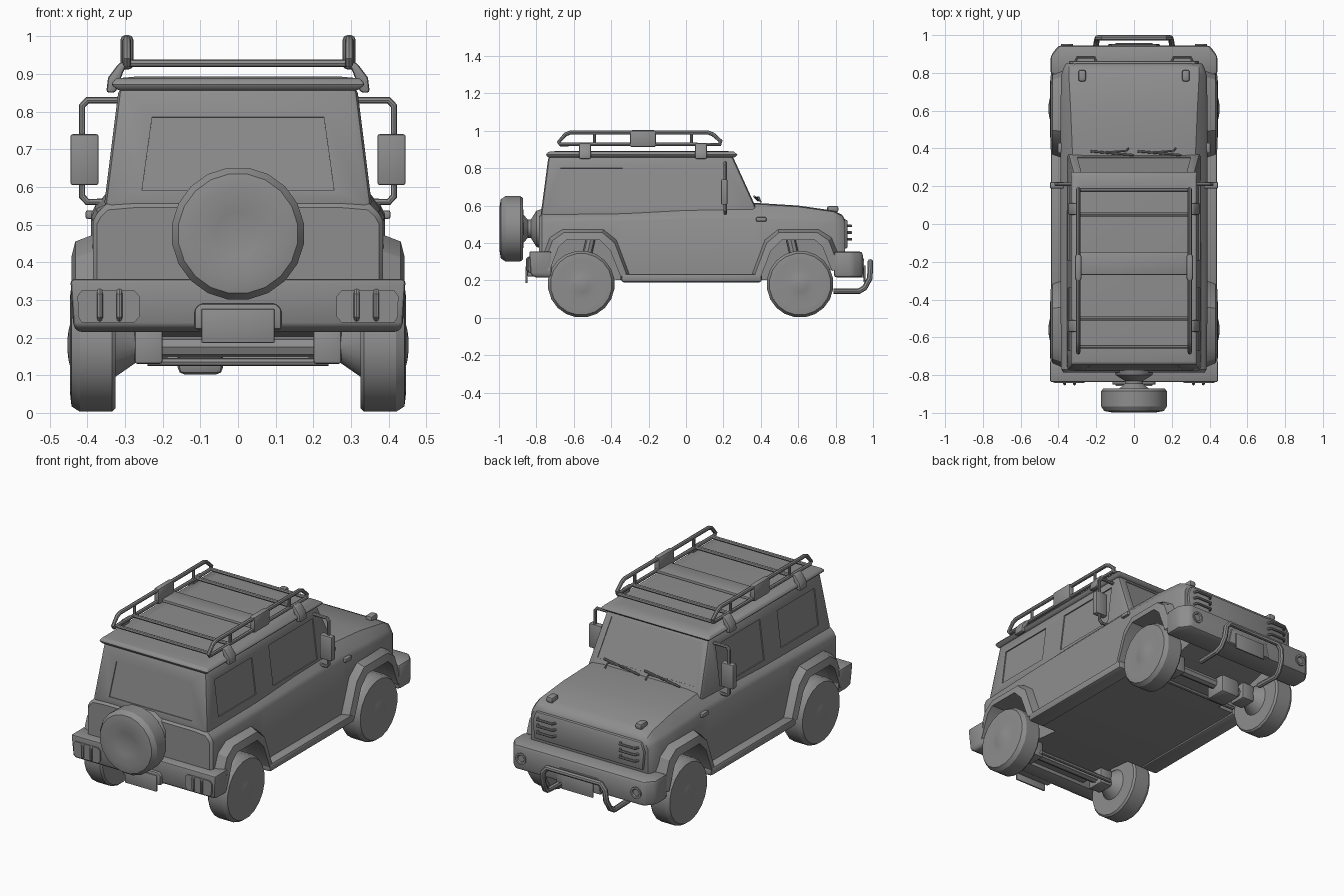
import bpy, bmesh, math
from mathutils import Vector

cube = bpy.data.objects.get("Cube")
if cube:
    bpy.data.objects.remove(cube)

GREY = (0.27, 0.27, 0.27, 1)
paint = bpy.data.materials.new("plain grey")
paint.use_nodes = True
paint.diffuse_color = GREY
paint.node_tree.nodes["Principled BSDF"].inputs["Base Color"].default_value = GREY
parts = []
SIDES = ((1, "left"), (-1, "right"))


def finish(obj):
    """Bake the modifiers or curve into a mesh and apply the paint."""
    dg = bpy.context.evaluated_depsgraph_get()
    mesh = bpy.data.meshes.new_from_object(obj.evaluated_get(dg))
    name = obj.name
    bpy.data.objects.remove(obj)
    out = bpy.data.objects.new(name, mesh)
    bpy.context.scene.collection.objects.link(out)
    mesh.materials.clear()
    mesh.materials.append(paint)
    parts.append(out)
    return out


def loft(name, rings, bevel=0, closed=True, caps=True, cutters=(), segments=2):
    """Skin a list of equal-length rings of points."""
    bm = bmesh.new()
    vs = [[bm.verts.new(p) for p in ring] for ring in rings]
    n = len(vs[0])
    for a, b in zip(vs, vs[1:]):
        for i in range(n if closed else n - 1):
            j = (i + 1) % n
            bm.faces.new((a[i], a[j], b[j], b[i]))
    if caps:
        bm.faces.new(vs[0])
        bm.faces.new(vs[-1])
    bmesh.ops.remove_doubles(bm, verts=bm.verts, dist=0.0001)
    bmesh.ops.recalc_face_normals(bm, faces=bm.faces)
    mesh = bpy.data.meshes.new(name)
    bm.to_mesh(mesh)
    bm.free()
    obj = bpy.data.objects.new(name, mesh)
    bpy.context.scene.collection.objects.link(obj)
    if bevel:
        m = obj.modifiers.new("round", "BEVEL")
        m.width, m.segments, m.limit_method = bevel, segments, "ANGLE"
    for c in cutters:
        m = obj.modifiers.new("cut", "BOOLEAN")
        m.operation, m.object, m.solver = "DIFFERENCE", c, "EXACT"
    return finish(obj)


def prism(name, pts, axis, lo, hi, bevel=0, cutters=()):
    """Extrude a 2D outline along the x, y or z axis."""
    place = {"x": lambda a, b, t: (t, a, b), "y": lambda a, b, t: (a, t, b),
             "z": lambda a, b, t: (a, b, t)}[axis]
    return loft(name, [[place(a, b, t) for a, b in pts] for t in (lo, hi)], bevel, cutters=cutters)


def box(name, x, y, z, bevel=0):
    return prism(name, [(x[0], y[0]), (x[1], y[0]), (x[1], y[1]), (x[0], y[1])], "z", z[0], z[1], bevel)


def tube(name, pts, r, cyclic=False):
    cu = bpy.data.curves.new(name, "CURVE")
    cu.dimensions, cu.bevel_depth, cu.bevel_resolution, cu.use_fill_caps = "3D", r, 2, True
    sp = cu.splines.new("POLY")
    sp.points.add(len(pts) - 1)
    for p, co in zip(sp.points, pts):
        p.co = (*co, 1)
    sp.use_cyclic_u = cyclic
    obj = bpy.data.objects.new(name, cu)
    bpy.context.scene.collection.objects.link(obj)
    return finish(obj)


def lathe(name, profile, centre, axis, sides=20):
    """Turn (radius, offset) points about an axis direction."""
    q = Vector(axis).to_track_quat("Z", "Y")
    turn = [2 * math.pi * (i + 0.5) / sides for i in range(sides)]
    rings = [[Vector(centre) + q @ Vector((r * math.cos(a), r * math.sin(a), h)) for a in turn]
             for r, h in profile]
    return loft(name, rings)


def panel_cutter(name, corners, depth=0.006):
    """Thin slab lying across a surface, used to recess a window."""
    c = [Vector(p) for p in corners]
    n = (c[1] - c[0]).cross(c[2] - c[0]).normalized() * depth
    return loft(name, [[p - n for p in c], [p + n for p in c]])


def discard(objs):
    for o in objs:
        parts.remove(o)
        bpy.data.objects.remove(o)


# Wheel arch outlines: offset from the wheel centre, height
OUTER = [(-.23, .27), (-.17, .43), (-.1, .475), (.12, .475), (.19, .42), (.265, .22)]
INNER = [(-.17, .25), (-.12, .38), (-.08, .415), (.1, .415), (.155, .36), (.21, .22)]
AXLES = ((-.56, 1, "rear"), (.61, -1, "front"))

# Lower body with hood, wheel wells cut out
cutters = []
for yc, d, end in AXLES:
    for s, side in SIDES:
        pts = [(yc + d * a, z) for a, z in INNER]
        pts = [(pts[0][0], .1)] + pts + [(pts[-1][0], .1)]
        cutters.append(prism("well_cutter", pts, "x", s * .25, s * .6))
rings = []
for y, w, zb, shoulder, top, tw in ((-.785, .375, .26, .5, .545, .345), (-.77, .385, .24, .51, .56, .35),
                                    (-.34, .39, .2, .52, .565, .35), (.36, .39, .2, .53, .615, .325),
                                    (.6, .39, .21, .52, .6, .335), (.79, .385, .26, .51, .573, .345),
                                    (.835, .37, .3, .5, .55, .345), (.85, .36, .33, .49, .525, .34)):
    half = [(w - .03, zb), (w, zb + .03), (w, shoulder), (w - .012, shoulder + .022), (tw, top - .006),
            (tw - .07, top)]
    rings.append([(x, y, z) for x, z in half] + [(-x, y, z) for x, z in reversed(half)])
loft("lower_body", rings, cutters=cutters)
discard(cutters)

# Fender flares, sills
for yc, d, end in AXLES:
    for s, side in SIDES:
        lip = [((2 * a + c) / 3, (2 * b + e) / 3) for (a, b), (c, e) in zip(OUTER, INNER)]
        loft(f"{side}_{end}_fender_flare",
             [[(s * x, yc + d * a, z) for a, z in ring]
              for x, ring in ((.38, OUTER), (.432, lip), (.442, INNER), (.39, INNER), (.26, INNER))],
             closed=False, caps=False)
for s, side in SIDES:
    box(f"{side}_sill", sorted((s * .34, s * .44)), (-.345, .405), (.19, .235), .012)
    box(f"{side}_turn_signal", sorted((s * .38, s * .405)), (.375, .43), (.515, .538), .006)
    box(f"{side}_hood_marker", sorted((s * .255, s * .295)), (.755, .815), (.565, .598), .01)

# Cabin with recessed windows
def side_x(z):
    return .357 - (z - .54) * .125


cutters = []
for s, side in SIDES:
    for window in (((-.67, .6), (-.34, .6), (-.34, .8), (-.67, .8)),
                   ((-.19, .59), (.2, .59), (.2, .81), (-.19, .81))):
        cutters.append(panel_cutter("window_cutter", [(s * side_x(z), y, z) for y, z in window]))
cutters.append(panel_cutter("rear_window_cutter", [(x, -.778 + (z - .54) * .13, z) for x, z in (
    (-.255, .59), (.255, .59), (.228, .785), (-.228, .785))]))
cutters.append(panel_cutter("windscreen_cutter", [(x, .397 - (z - .54) * .455, z) for x, z in (
    (-.3, .635), (.3, .635), (.275, .84), (-.275, .84))], .004))
rings = [[(-w, y0, z), (w, y0, z), (w, y1, z), (-w, y1, z)]
         for w, y0, y1, z in ((.357, -.778, .397, .54), (.316, -.735, .248, .868))]
loft("cabin", rings, .02, cutters=cutters)
discard(cutters)

# Roof with overhanging gutter
loft("roof", [[(-w, y0, z), (w, y0, z), (w, y1, z), (-w, y1, z)] for w, y0, y1, z in (
    (.318, -.738, .258, .856), (.337, -.75, .278, .872), (.325, -.735, .255, .888), (.27, -.67, .2, .893))], .006)

# Grille panel with slotted lamp bars
prism("grille_panel", [(-.335, .37), (.335, .37), (.345, .47), (.325, .525), (-.325, .525), (-.345, .47)],
      "y", .84, .864, .01)
for s, side in SIDES:
    for i in range(3):
        z = .42 + i * .036
        tube(f"{side}_lamp_bar_{i + 1}", [(s * .2, .86, z), (s * .21, .883, z), (s * .3, .883, z),
                                          (s * .31, .86, z)], .007)

# Bumpers
prism("front_bumper", [(-.442, .79), (-.442, .89), (-.4, .945), (.4, .945), (.442, .89), (.442, .79)],
      "z", .215, .355, .018)
rings = [[(-w, y, z), (w, y, z), (w, -.72, z), (-w, -.72, z)]
         for w, y, z in ((.425, -.8, .215), (.437, -.83, .23), (.445, -.838, .355))]
loft("rear_bumper", rings, .012)
for s, side in SIDES:
    lathe(f"{side}_fog_lamp", [(.03, -.02), (.032, .008), (.022, .008), (.018, .002)],
          (s * .355, .945, .285), (0, 1, 0), 16)
    prism(f"{side}_tail_lamp", [(s * x, z) for x, z in (
        (.262, .255), (.275, .24), (.415, .24), (.424, .255), (.426, .31), (.415, .325), (.275, .325), (.262, .31))],
        "y", -.842, -.83)
    for i, x in enumerate((.315, .367)):
        tube(f"{side}_tail_lamp_bar_{i + 1}", [(s * x, -.835, .247), (s * x, -.847, .257),
                                               (s * x, -.847, .313), (s * x, -.835, .323)], .008)

# Licence plates and their housings
prism("rear_plate_housing", [(-.115, .222), (.115, .222), (.115, .275), (.1, .29), (-.1, .29), (-.115, .275)],
      "y", -.85, -.8, .006)
box("rear_plate", (-.097, .097), (-.858, -.848), (.186, .276), .003)
prism("front_plate_housing", [(-.14, .215), (.14, .215), (.12, .3), (-.12, .3)], "y", .92, .952, .006)
box("front_plate", (-.097, .097), (.95, .959), (.19, .28), .003)

# Bull bar
half = [(.2, .79, .142), (.205, .925, .142), (.2, .955, .16), (.195, .982, .21), (.19, .986, .27), (.165, .986, .3)]
tube("bull_bar", half + [(-x, y, z) for x, y, z in reversed(half)], .015)

# Wheels, axles and suspension
WHEEL = [(.035, .25), (.05, .275), (.085, .325), (.17, .325), (.179, .335), (.179, .42), (.165, .442),
         (.13, .446), (.08, .44), (.04, .45), (.015, .453)]
for yc, d, end in AXLES:
    tube(f"{end}_axle", [(-.33, yc, .175), (.33, yc, .175)], .028)
    tube(f"{end}_tie_rod", [(-.24, yc + d * .08, .135), (.24, yc + d * .08, .135)], .011)
    for s, side in SIDES:
        lathe(f"{side}_{end}_wheel", WHEEL, (0, yc, .18), (s, 0, 0))
        box(f"{side}_{end}_spring_mount", sorted((s * .2, s * .275)), (yc - .05, yc + .05), (.13, .225), .008)
        tube(f"{side}_{end}_damper", [(s * .27, yc, .2), (s * .27, yc + d * .05, .42)], .025)
box("differential", (-.16, -.04), (.55, .68), (.102, .21), .018)

# Spare wheel on its carrier
lathe("spare_wheel", [(.1, .87), (.165, .872), (.177, .885), (.177, .965), (.16, .99), (.12, .997),
                      (.06, .985), (.015, .982)], (0, 0, .476), (0, -1, 0))
lathe("spare_wheel_carrier", [(.11, .77), (.1, .8), (.05, .83), (.05, .845), (.085, .875)],
      (0, 0, .476), (0, -1, 0), 12)

# Door mirrors on tube brackets
for s, side in SIDES:
    tube(f"{side}_mirror_bracket", [(s * x, .21, z) for x, z in (
        (.31, .83), (.4, .83), (.414, .815), (.414, .575), (.4, .56), (.34, .56))], .009)
    box(f"{side}_mirror", sorted((s * .37, s * .445)), (.188, .222), (.605, .74), .006)

# Windscreen wipers
for i, x in enumerate((-.23, .02)):
    tube(f"wiper_blade_{i + 1}", [(x, .385, .628), (x + .23, .365, .648)], .006)
    tube(f"wiper_arm_{i + 1}", [(x + .2, .4, .618), (x + .19, .388, .645), (x + .08, .38, .643)], .005)

# Roof rack
for s, side in SIDES:
    tube(f"{side}_rack_rail", [(s * .295, y, z) for y, z in (
        (-.67, .927), (-.68, .94), (-.645, .98), (-.62, .99), (.12, .99), (.145, .98), (.185, .945), (.18, .927))],
        .011, True)
    for i, y in enumerate((-.49, .03)):
        tube(f"{side}_rack_post_{i + 1}", [(s * .295, y, .925), (s * .295, y, .99)], .008)
    box(f"{side}_rack_plate", sorted((s * .278, s * .312)), (-.3, -.16), (.912, 1.003), .012)
    for i, y in enumerate((-.54, .08)):
        prism(f"{side}_rack_foot_{i + 1}", [(s * a, z) for a, z in (
            (.29, .935), (.315, .93), (.345, .89), (.35, .85), (.325, .85), (.305, .905))],
            "y", y - .032, y + .032, .008)
for i, y in enumerate((-.65, -.5, .05, .18)):
    tube(f"rack_crossbar_{i + 1}", [(-.295, y, .928), (.295, y, .928)], .01)
box("rack_centre_plate", (-.295, .295), (-.27, -.15), (.918, .936), .006)

# Smooth shading with crisp edges
for o in parts:
    o.select_set(True)
bpy.context.view_layer.objects.active = parts[0]
bpy.ops.object.shade_smooth_by_angle(angle=math.radians(32))
